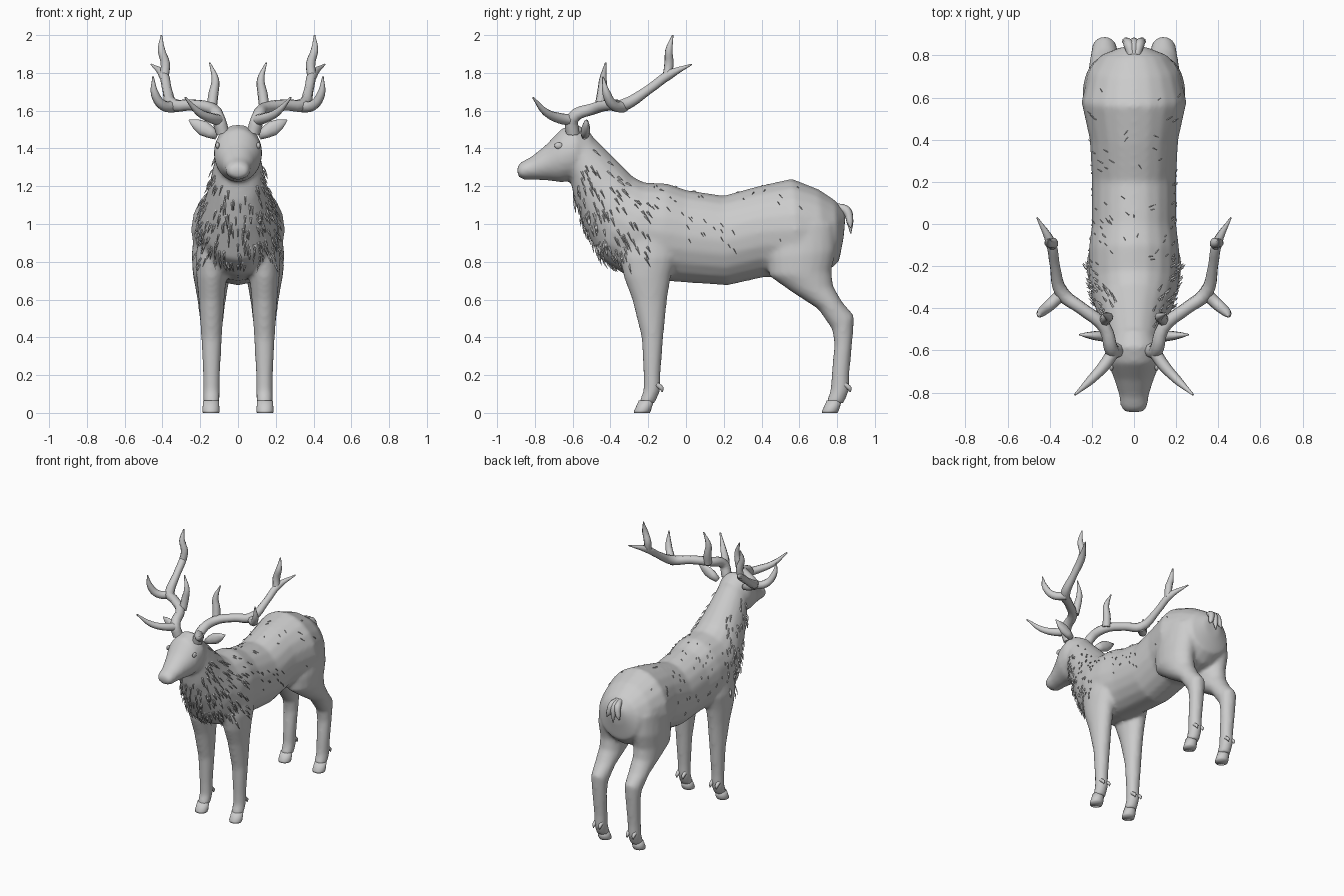
import bpy, bmesh, math, random
from mathutils import Vector

old = bpy.data.objects.get("Cube")
if old:
    bpy.data.objects.remove(old)

random.seed(4)
coat = bpy.data.materials.new("light grey coat")
coat.use_nodes = True
GREY = (0.6, 0.6, 0.6, 1)
coat.diffuse_color = GREY
coat.node_tree.nodes["Principled BSDF"].inputs["Base Color"].default_value = GREY


def finish(name, bm, smooth=True):
    bmesh.ops.recalc_face_normals(bm, faces=bm.faces)
    mesh = bpy.data.meshes.new(name)
    bm.to_mesh(mesh)
    bm.free()
    mesh.materials.append(coat)
    if smooth:
        mesh.shade_smooth()
    ob = bpy.data.objects.new(name, mesh)
    bpy.context.collection.objects.link(ob)
    return ob


def loft(name, rings, segs=20):
    """Skin elliptical rings given as (centre, half axis, half axis)."""
    bm = bmesh.new()
    loops = []
    for c, u, v in rings:
        turn = [math.tau * i / segs for i in range(segs)]
        loops.append([bm.verts.new(c + u * math.cos(a) + v * math.sin(a)) for a in turn])
    for lo, hi in zip(loops, loops[1:]):
        for i in range(segs):
            j = (i + 1) % segs
            bm.faces.new((lo[i], lo[j], hi[j], hi[i]))
    bm.faces.new(loops[0])
    bm.faces.new(loops[-1])
    return finish(name, bm)


def side_loft(name, sections, x=0):
    """Sections drawn in side profile: two opposite edge points and a half width."""
    rings = []
    for (y0, z0), (y1, z1), w in sections:
        a, b = Vector((x, y0, z0)), Vector((x, y1, z1))
        rings.append(((a + b) / 2, Vector((w, 0, 0)), (a - b) / 2))
    return loft(name, rings)


def tube(name, points, radii, side=1):
    """Smooth tapering horn along a path, mirrored by side."""
    cu = bpy.data.curves.new(name, "CURVE")
    cu.dimensions = "3D"
    cu.bevel_depth, cu.bevel_resolution, cu.use_fill_caps = 1, 2, True
    cu.resolution_u = 4
    sp = cu.splines.new("BEZIER")
    sp.bezier_points.add(len(points) - 1)
    for bp, (x, y, z), r in zip(sp.bezier_points, points, radii):
        bp.co = (x * side, y, z)
        bp.radius = r
        bp.handle_left_type = bp.handle_right_type = "AUTO"
    ob = bpy.data.objects.new(name, cu)
    cu.materials.append(coat)
    bpy.context.collection.objects.link(ob)
    return ob


# Torso and neck, from rump to nape
torso = side_loft("body", [
    ((.845, 1.06), (.835, .93), .06), ((.79, 1.125), (.81, .80), .16),
    ((.70, 1.185), (.74, .74), .215), ((.56, 1.24), (.60, .70), .25),
    ((.38, 1.2), (.42, .72), .21), ((.2, 1.15), (.22, .675), .2),
    ((0, 1.18), (0, .69), .2), ((-.1, 1.215), (-.14, .70), .215),
    ((-.22, 1.22), (-.32, .73), .215), ((-.28, 1.25), (-.45, .81), .195),
    ((-.36, 1.33), (-.54, .98), .16), ((-.45, 1.42), (-.59, 1.12), .135),
    ((-.53, 1.5), (-.61, 1.23), .115)])

# Head tapering to the muzzle
head = side_loft("head", [
    ((-.50, 1.48), (-.54, 1.26), .10), ((-.58, 1.53), (-.60, 1.23), .13),
    ((-.66, 1.505), (-.66, 1.22), .125), ((-.74, 1.42), (-.73, 1.23), .095),
    ((-.82, 1.355), (-.81, 1.235), .07), ((-.87, 1.33), (-.86, 1.235), .065),
    ((-.895, 1.305), (-.89, 1.25), .048)])

parts = [torso, head]
front_leg = [
    ((-.33, 1.0), (-.08, 1.0), .06), ((-.35, .82), (-.05, .82), .085),
    ((-.33, .72), (-.08, .72), .08), ((-.285, .6), (-.10, .6), .068),
    ((-.235, .4), (-.12, .4), .055), ((-.225, .2), (-.135, .2), .045),
    ((-.225, .12), (-.135, .12), .044), ((-.25, .05), (-.165, .05), .043)]
hind_leg = [
    ((.46, 1.0), (.79, 1.0), .09), ((.43, .82), (.795, .86), .105),
    ((.44, .725), (.77, .75), .10), ((.56, .64), (.78, .67), .085),
    ((.70, .55), (.825, .59), .072), ((.775, .44), (.89, .515), .06),
    ((.785, .36), (.885, .42), .053), ((.77, .2), (.865, .2), .045),
    ((.765, .12), (.865, .12), .044), ((.74, .05), (.835, .05), .043)]

for s, side in ((1, "left"), (-1, "right")):
    for label, leg, y in (("front", front_leg, -.21), ("hind", hind_leg, .785)):
        parts.append(side_loft(f"{side}_{label}_leg", leg, .14 * s))
        # Hoof and the two dewclaws above it
        side_loft(f"{side}_{label}_hoof", [
            ((y - .04, .065), (y + .04, .065), .041),
            ((y - .064, .012), (y + .024, .012), .046),
            ((y - .066, 0), (y + .018, 0), .043)], .143 * s)
        for dx in (-.025, .025):
            x = .14 + dx
            tube(f"{side}_{label}_dewclaw",
                 [(x, y + .055, .15), (x, y + .08, .13), (x, y + .085, .11)],
                 (.014, .012, .003), s)

    # Ear: a flat leaf tilted up and outward
    along, across = Vector((.15 * s, .01, .085)), Vector((-.5 * s, 0, .87))
    root = Vector((.11 * s, -.535, 1.465))
    loft(f"{side}_ear", [
        (root + along * t, across * w, Vector((0, d, 0)))
        for t, w, d in ((0, .02, .02), (.25, .033, .026), (.5, .04, .022),
                        (.75, .028, .014), (1, .003, .003))], 10)

    # Eye
    bm = bmesh.new()
    bmesh.ops.create_uvsphere(bm, u_segments=12, v_segments=8, radius=.022)
    eye = finish(f"{side}_eye", bm)
    eye.location, eye.scale = (.108 * s, -.675, 1.415), (.5, 1, .8)

    # Antler: main beam and its tines
    tube(f"{side}_antler_beam", [
        (.08, -.60, 1.48), (.105, -.6, 1.56), (.14, -.49, 1.61), (.25, -.4, 1.63),
        (.34, -.33, 1.63), (.375, -.2, 1.71), (.395, -.09, 1.79), (.46, .03, 1.845)],
        (.036, .035, .032, .03, .034, .025, .026, .004), s)
    tube(f"{side}_brow_tine", [
        (.10, -.61, 1.55), (.14, -.67, 1.56), (.205, -.74, 1.59), (.28, -.81, 1.67)],
        (.03, .028, .021, .005), s)
    tube(f"{side}_inner_tine", [
        (.14, -.46, 1.61), (.13, -.445, 1.69), (.12, -.44, 1.76), (.15, -.425, 1.855)],
        (.028, .027, .021, .004), s)
    tube(f"{side}_outer_tine", [
        (.335, -.325, 1.62), (.40, -.385, 1.63), (.44, -.42, 1.69), (.45, -.44, 1.78)],
        (.03, .028, .022, .004), s)
    tube(f"{side}_top_tine", [
        (.39, -.10, 1.78), (.385, -.09, 1.85), (.405, -.09, 1.92), (.405, -.07, 2.0)],
        (.025, .026, .021, .004), s)

# Blend the torso, head and legs into one skin
bpy.ops.object.select_all(action="DESELECT")
for ob in parts:
    ob.select_set(True)
bpy.context.view_layer.objects.active = torso
bpy.ops.object.join()
skin = torso.modifiers.new("blend", "REMESH")
skin.mode, skin.voxel_size, skin.use_smooth_shade = "VOXEL", .013, True
soft = torso.modifiers.new("soften", "SMOOTH")
soft.factor, soft.iterations = .5, 8
bpy.ops.object.convert(target="MESH")

# Tail: three pointed tufts
for x, drop in ((-.04, .03), (0, 0), (.04, .03)):
    tube("tail_tuft", [(x * .3, .80, 1.09), (x * .6, .85, 1.07),
                       (x, .868, 1.01), (x * 1.3, .872, .95 + drop)],
         (.02, .025, .018, .003))

# Loose fur: thin spikes, dense on the neck mane and sparse on the flanks
fur = bmesh.new()


def add_spike(point, normal, length, width, lift):
    flow = Vector((0, .55, -1)) if abs(normal.x) > .5 else Vector((0, 0, -1))
    flow = (flow - normal * flow.dot(normal)).normalized()
    cross = normal.cross(flow) * width
    base = point - normal * .004
    tip = fur.verts.new(point + flow * length + normal * lift)
    a, b = fur.verts.new(base + cross), fur.verts.new(base - cross)
    c = fur.verts.new(point + flow * length * .35 + normal * (lift * .4 + .005))
    for tri in ((a, b, c), (a, c, tip), (c, b, tip), (b, a, tip)):
        fur.faces.new(tri)


faces = list(torso.data.polygons)
random.shuffle(faces)
mane, flank = 0, 0
for f in faces:
    p, n = f.center, f.normal
    on_face = p.z > 1.22 and p.y < -.56
    if -.62 < p.y < -.2 and .78 < p.z < 1.42 and not on_face and n.z < .6:
        if mane < 260 and random.random() < 1.1 + p.y * -.2 - abs(p.z - 1.05) * 2:
            add_spike(p, n, random.uniform(.04, .07), random.uniform(.005, .009), .016)
            mane += 1
    elif -.2 < p.y < .75 and p.z > .85 and flank < 80:
        if random.random() < .75 - p.y:
            add_spike(p, n, random.uniform(.02, .045), .003, .005)
            flank += 1
finish("mane_fur", fur, smooth=False)
